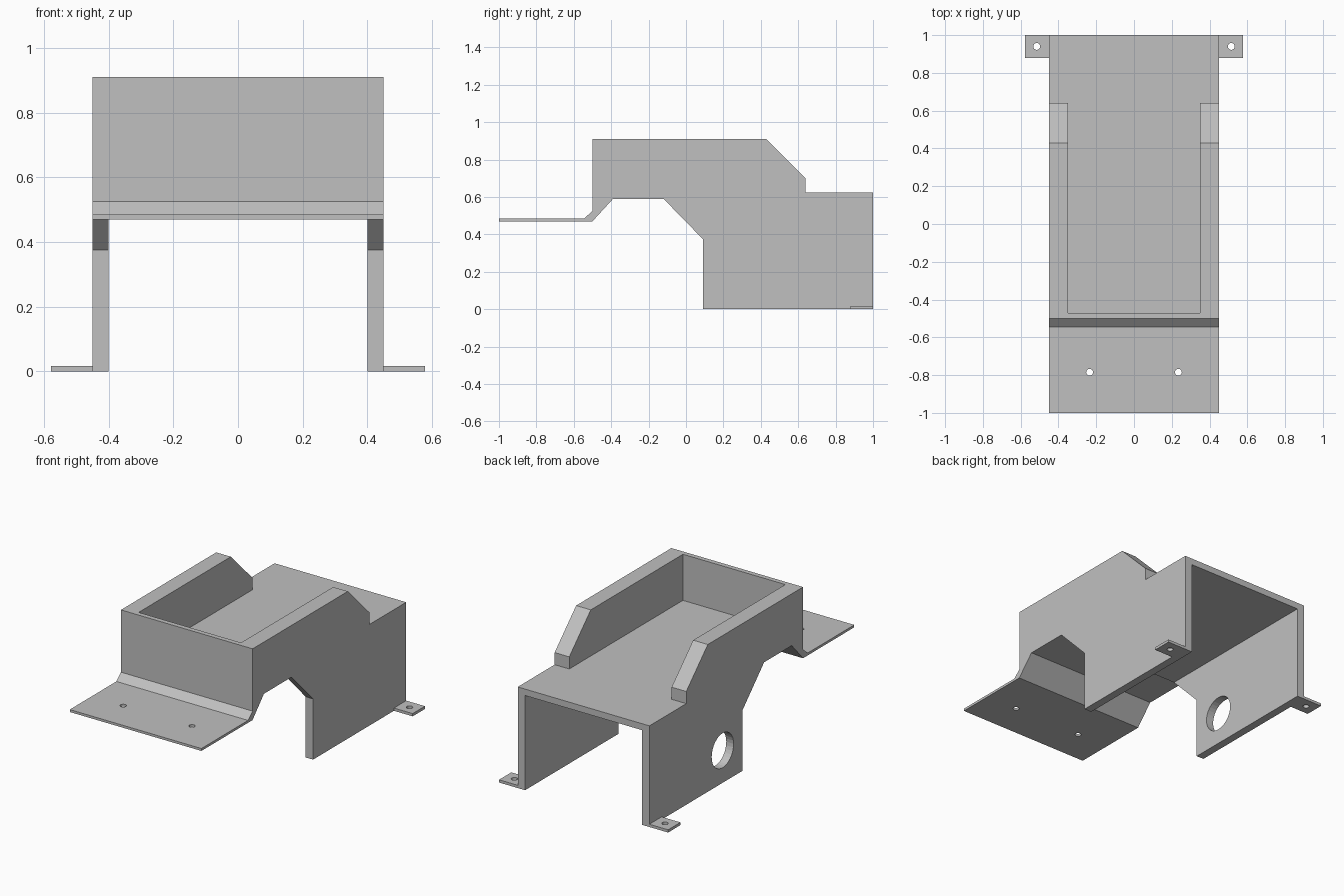
import bpy
import bmesh
from mathutils import Matrix, Vector

cube = bpy.data.objects.get("Cube")
if cube:
    bpy.data.objects.remove(cube, do_unlink=True)

GREY = (0.53, 0.53, 0.53, 1.0)
grey = bpy.data.materials.new("plain grey")
grey.use_nodes = True
grey.diffuse_color = GREY
grey.node_tree.nodes["Principled BSDF"].inputs["Base Color"].default_value = GREY


def make_object(name, bm):
    bmesh.ops.recalc_face_normals(bm, faces=bm.faces)
    mesh = bpy.data.meshes.new(name)
    bm.to_mesh(mesh)
    bm.free()
    mesh.materials.append(grey)
    obj = bpy.data.objects.new(name, mesh)
    bpy.context.collection.objects.link(obj)
    return obj


def side_prism(name, profile, half_width):
    """Extrude a (y, z) outline across the width."""
    bm = bmesh.new()
    face = bm.faces.new([bm.verts.new((-half_width, y, z)) for y, z in profile])
    ext = bmesh.ops.extrude_face_region(bm, geom=[face])
    verts = [v for v in ext["geom"] if isinstance(v, bmesh.types.BMVert)]
    bmesh.ops.translate(bm, verts=verts, vec=(2 * half_width, 0, 0))
    return make_object(name, bm)


def box(name, low, high):
    low, high = Vector(low), Vector(high)
    bm = bmesh.new()
    place = Matrix.Translation((low + high) / 2) @ Matrix.Diagonal((*(high - low), 1))
    bmesh.ops.create_cube(bm, size=1, matrix=place)
    return make_object(name, bm)


def drill(name, centre, radius, depth, axis="Z"):
    turn = Matrix.Rotation(1.5707963, 4, "Y") if axis == "X" else Matrix()
    bm = bmesh.new()
    bmesh.ops.create_cone(bm, cap_ends=True, segments=32, radius1=radius, radius2=radius,
                          depth=depth, matrix=Matrix.Translation(centre) @ turn)
    return make_object(name, bm)


def cut(target, cutter):
    cutter.hide_render = True
    mod = target.modifiers.new("cut", "BOOLEAN")
    mod.operation = "DIFFERENCE"
    mod.solver = "EXACT"
    mod.object = cutter
    bpy.context.view_layer.objects.active = target
    bpy.ops.object.modifier_apply(modifier=mod.name)
    bpy.data.objects.remove(cutter, do_unlink=True)


# Bracket body: front lip, ramp, raised tray, stepped back and arched underside
body = side_prism("bracket_body", [
    (-1, 0.47), (-1, 0.485), (-0.545, 0.485), (-0.5, 0.525), (-0.5, 0.91),
    (0.43, 0.91), (0.64, 0.7), (0.64, 0.625), (1, 0.625), (1, 0),
    (0.09, 0), (0.09, 0.375), (-0.12, 0.59), (-0.39, 0.59), (-0.5, 0.47)], 0.45)

# Tray recess between the side rails, and the open space between the legs
cut(body, box("tray_cutter", (-0.35, -0.47, 0.625), (0.35, 0.8, 1.2)))
cut(body, box("underside_cutter", (-0.4, -0.25, -0.2), (0.4, 1.2, 0.585)))

# Round opening in the right side wall
cut(body, drill("wall_opening", (-0.425, 0.285, 0.2), 0.107, 0.15, "X"))

# Screw holes in the front lip, and drilled foot tabs on both sides
for side, label in ((1, "left"), (-1, "right")):
    cut(body, drill("lip_hole", (side * 0.235, -0.785, 0.48), 0.018, 0.1))
    near, far = sorted((side * 0.45, side * 0.578))
    tab = box(label + "_foot_tab", (near, 0.88, 0), (far, 1, 0.017))
    cut(tab, drill("tab_hole", (side * 0.515, 0.94, 0), 0.018, 0.1))
